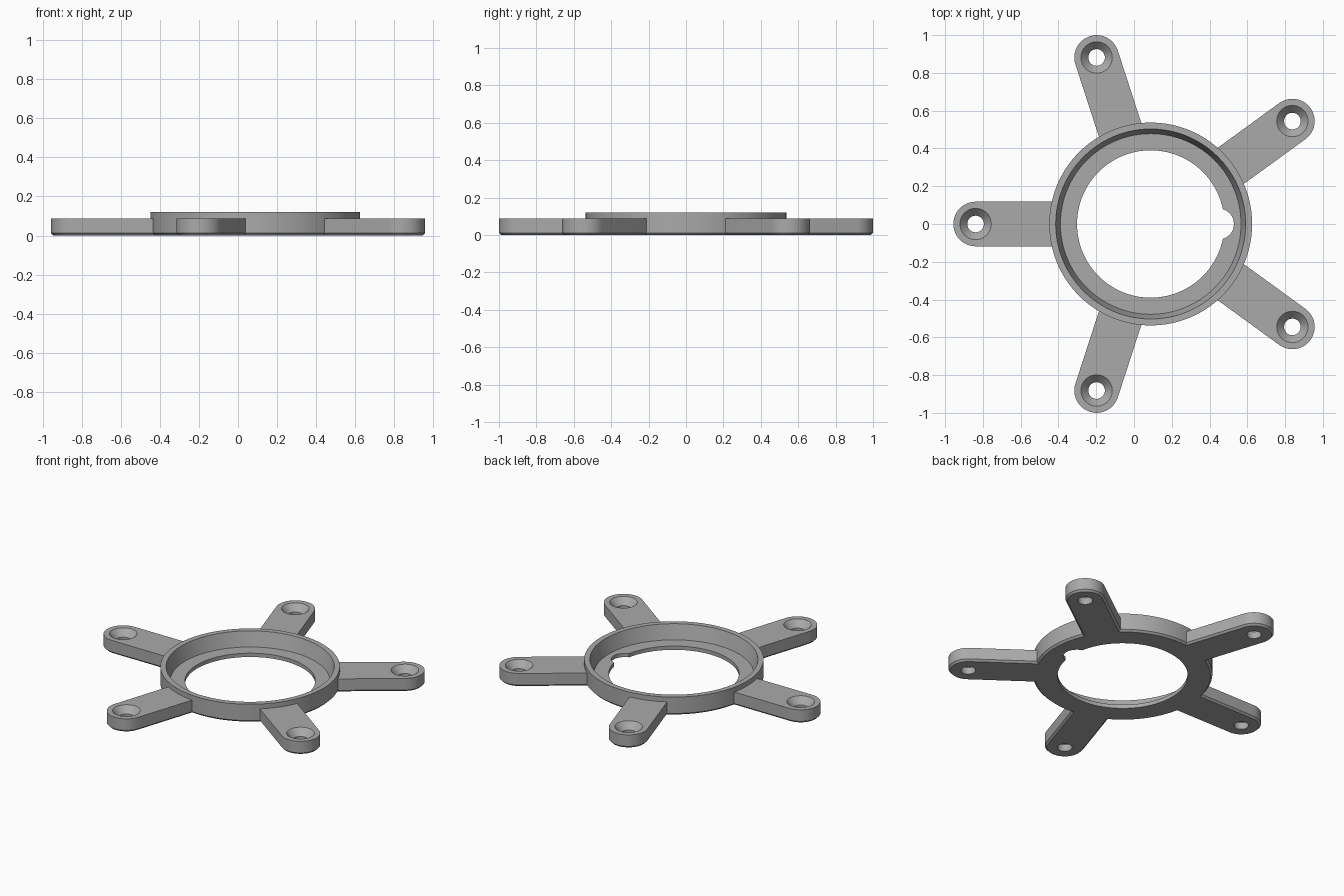
import bpy
import bmesh
from math import cos, sin, pi, radians

cube = bpy.data.objects.get("Cube")
if cube:
    bpy.data.objects.remove(cube, do_unlink=True)

CX = 0.0885        # ring centre on x
REACH = 0.927      # ring centre to screw hole
ARM_R = 0.118      # half width of an arm
CHAMFER = 0.012    # bottom edge bevel

grey = bpy.data.materials.new("plain grey")
grey.use_nodes = True
colour = (0.40, 0.40, 0.40, 1)
grey.diffuse_color = colour
grey.node_tree.nodes["Principled BSDF"].inputs["Base Color"].default_value = colour


def loft(name, outlines):
    """Closed solid through matching horizontal outlines [(points, z), ...]."""
    bm = bmesh.new()
    rings = [[bm.verts.new((x, y, z)) for x, y in pts] for pts, z in outlines]
    n = len(rings[0])
    for low, high in zip(rings, rings[1:]):
        for i in range(n):
            j = (i + 1) % n
            bm.faces.new((low[i], low[j], high[j], high[i]))
    bm.faces.new(rings[0][::-1])
    bm.faces.new(rings[-1])
    mesh = bpy.data.meshes.new(name)
    bm.to_mesh(mesh)
    bm.free()
    mesh.materials.append(grey)
    obj = bpy.data.objects.new(name, mesh)
    bpy.context.collection.objects.link(obj)
    return obj


def circle(x, y, r, n):
    return [(x + r * cos(2 * pi * i / n), y + r * sin(2 * pi * i / n)) for i in range(n)]


def turned(name, x, y, profile, n):
    return loft(name, [(circle(x, y, r, n), z) for r, z in profile])


def arm_outline(angle, r, n=24):
    """Bar with a round outer end, starting inside the ring wall."""
    pts = [(0.44, -r)]
    pts += [(REACH + r * cos(a), r * sin(a)) for a in (-pi / 2 + pi * i / n for i in range(n + 1))]
    pts.append((0.44, r))
    c, s = cos(angle), sin(angle)
    return [(CX + x * c - y * s, x * s + y * c) for x, y in pts]


def combine(target, other, operation):
    mod = target.modifiers.new(operation, "BOOLEAN")
    mod.operation = operation
    mod.solver = "EXACT"
    mod.object = other
    bpy.ops.object.select_all(action="DESELECT")
    bpy.context.view_layer.objects.active = target
    target.select_set(True)
    bpy.ops.object.modifier_apply(modifier=mod.name)
    bpy.data.objects.remove(other, do_unlink=True)


# Ring body with bevelled foot
ring = turned("mounting_ring", CX, 0,
              [(0.537 - CHAMFER, 0), (0.537, CHAMFER), (0.537, 0.12)], 128)

# Five arms
angles = [radians(36 + 72 * k) for k in range(5)]
for a in angles:
    arm = loft("arm", [(arm_outline(a, ARM_R - CHAMFER), 0),
                       (arm_outline(a, ARM_R), CHAMFER),
                       (arm_outline(a, ARM_R), 0.088)])
    combine(ring, arm, "UNION")

# Tapered recess, central opening and its round notch
cutters = [
    turned("recess_cutter", CX, 0, [(0.478, 0.025), (0.503, 0.12), (0.506, 0.13)], 128),
    turned("opening_cutter", CX, 0, [(0.39, -0.1), (0.39, 0.2)], 128),
    turned("notch_cutter", 0.447, 0, [(0.082, -0.1), (0.082, 0.024), (0.082, 0.06)], 32),
]
# Countersunk screw holes
for a in angles:
    cutters.append(turned("screw_hole_cutter", CX + REACH * cos(a), REACH * sin(a),
                          [(0.044, -0.1), (0.044, 0.045), (0.083, 0.088), (0.092, 0.098)], 40))
for cutter in cutters:
    combine(ring, cutter, "DIFFERENCE")

# Smooth curved walls, keep edges crisp
bpy.context.view_layer.objects.active = ring
ring.select_set(True)
bpy.ops.object.shade_smooth_by_angle(angle=radians(25))
